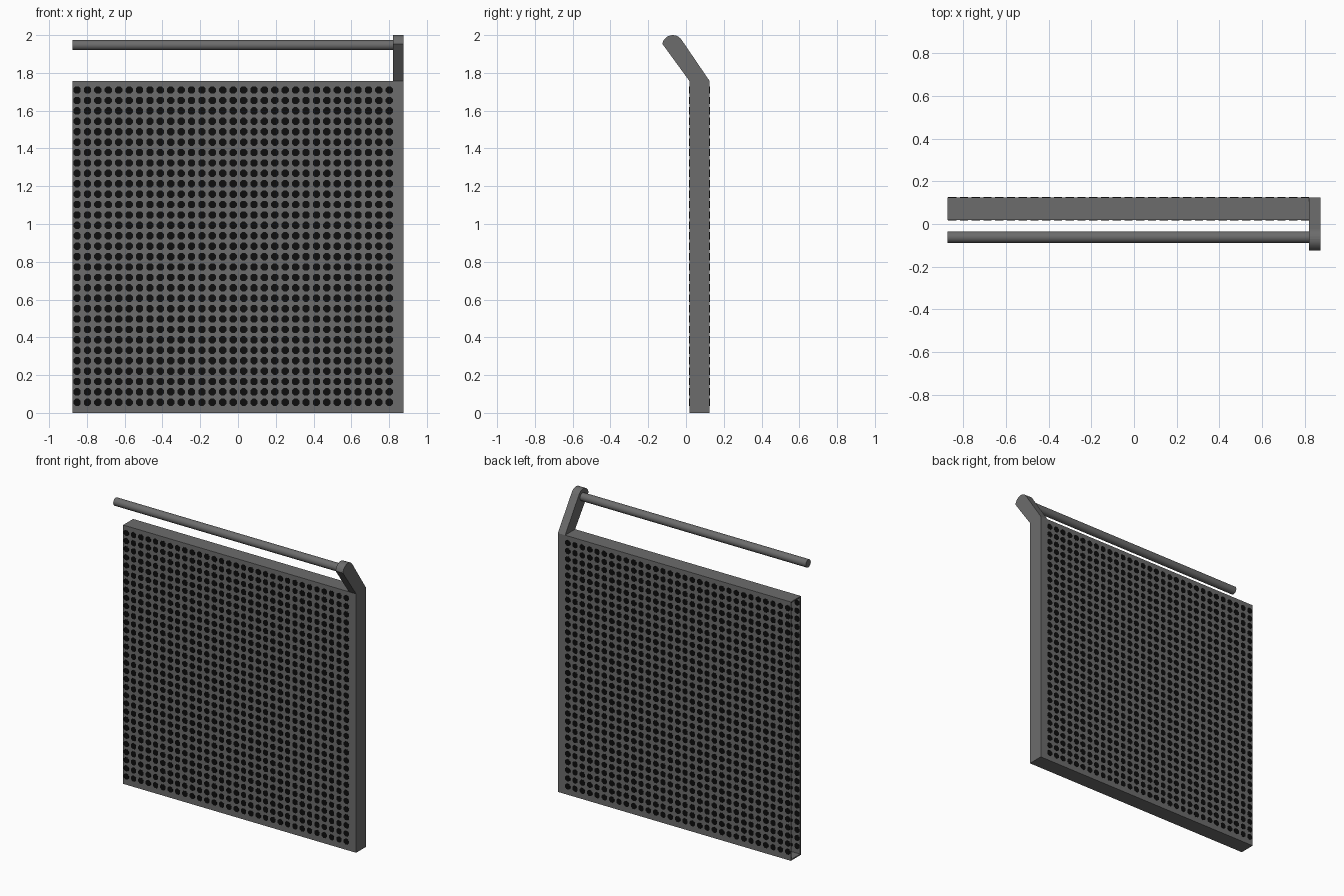
import bpy, bmesh, math
from mathutils import Matrix

if "Cube" in bpy.data.objects:
    bpy.data.objects.remove(bpy.data.objects["Cube"])


def material(name, rgb):
    m = bpy.data.materials.new(name)
    m.diffuse_color = (*rgb, 1)
    m.use_nodes = True
    m.node_tree.nodes["Principled BSDF"].inputs["Base Color"].default_value = m.diffuse_color
    return m


GREY = material("steel_grey", (0.15, 0.15, 0.15))
BLACK = material("hole_black", (0.004, 0.004, 0.004))

X0, X1, POST_X = -0.875, 0.875, 0.82     # left end, right end, post inner face
Y0, Y1, TOP = 0.018, 0.125, 1.757        # front, back, panel top
T = 0.008                                # sheet thickness


def finish(name, bm, mat):
    bmesh.ops.recalc_face_normals(bm, faces=bm.faces)
    me = bpy.data.meshes.new(name)
    bm.to_mesh(me)
    bm.free()
    me.materials.append(mat)
    ob = bpy.data.objects.new(name, me)
    bpy.context.collection.objects.link(ob)
    return ob


def box(name, lo, hi, mat=GREY):
    bm = bmesh.new()
    bmesh.ops.create_cube(bm, size=1)
    for v in bm.verts:
        v.co = [(a + b) / 2 + c * (b - a) for a, b, c in zip(lo, hi, v.co)]
    return finish(name, bm, mat)


# Post with bent, rounded head: side profile extruded along x
cy, cz, r = -0.07, 1.944, 0.056
profile = [(Y0, 0), (Y1, 0), (Y1, TOP)]
for i in range(13):
    a = math.radians(34 + i * (170 - 34) / 12)
    profile.append((cy + r * math.cos(a), cz + r * math.sin(a)))
profile.append((Y0, TOP))
bm = bmesh.new()
face = bm.faces.new([bm.verts.new((POST_X, y, z)) for y, z in profile])
ext = bmesh.ops.extrude_face_region(bm, geom=[face])
for v in ext["geom"]:
    if isinstance(v, bmesh.types.BMVert):
        v.co.x = X1
finish("post", bm, GREY)

# Top and bottom plates of the hollow panel, open at its left end
box("panel_top", (X0, Y0, TOP - T), (POST_X, Y1, TOP))
box("panel_bottom", (X0, Y0, 0), (POST_X, Y1, T))

# Front and back sheets, each with a grid of round perforations
PITCH, N = 0.0551, 31
for name, ya, yb in (("front", Y0, Y0 + T), ("back", Y1 - T, Y1)):
    box(name + "_sheet", (X0, ya, T), (POST_X, yb, TOP - T))
    bm = bmesh.new()
    for i in range(N):
        for j in range(N):
            pos = (-0.852 + i * PITCH, (ya + yb) / 2, 0.056 + j * PITCH)
            bmesh.ops.create_cone(
                bm, cap_ends=True, segments=8, radius1=0.021, radius2=0.021,
                depth=T + 0.003,
                matrix=Matrix.Translation(pos) @ Matrix.Rotation(math.pi / 2, 4, 'X')
                @ Matrix.Rotation(math.pi / 8, 4, 'Z'))
    finish(name + "_perforations", bm, BLACK)

# Round handrail carried by the post head
bm = bmesh.new()
bmesh.ops.create_cone(
    bm, cap_ends=True, segments=16, radius1=0.027, radius2=0.027, depth=POST_X - X0,
    matrix=Matrix.Translation(((X0 + POST_X) / 2, -0.062, 1.947))
    @ Matrix.Rotation(math.pi / 2, 4, 'Y'))
rail = finish("handrail", bm, GREY)
bpy.context.view_layer.objects.active = rail
rail.select_set(True)
bpy.ops.object.shade_smooth_by_angle(angle=math.radians(35))
